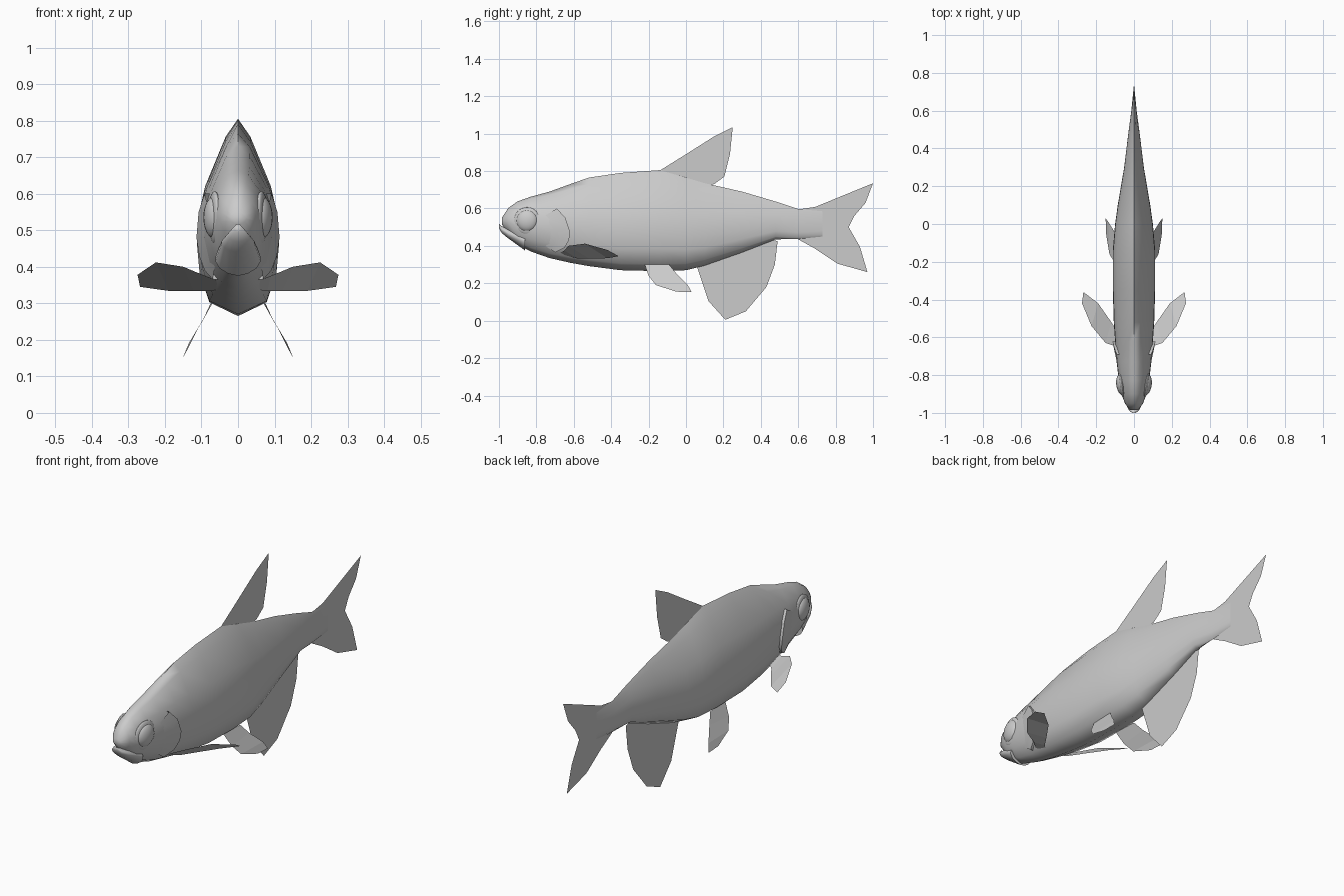
import bpy
import bmesh
from math import radians
from mathutils import Vector

cube = bpy.data.objects.get("Cube")
if cube:
    bpy.data.objects.remove(cube, do_unlink=True)

grey = bpy.data.materials.new("fish_grey")
grey.use_nodes = True
grey.diffuse_color = (0.6, 0.6, 0.6, 1)
grey.node_tree.nodes["Principled BSDF"].inputs["Base Color"].default_value = (0.6, 0.6, 0.6, 1)


def make(name, verts, faces, smooth=None):
    mesh = bpy.data.meshes.new(name)
    mesh.from_pydata(verts, [], faces)
    bm = bmesh.new()
    bm.from_mesh(mesh)
    bmesh.ops.recalc_face_normals(bm, faces=bm.faces)
    bm.to_mesh(mesh)
    bm.free()
    mesh.materials.append(grey)
    obj = bpy.data.objects.new(name, mesh)
    bpy.context.collection.objects.link(obj)
    if smooth:
        bpy.ops.object.select_all(action='DESELECT')
        obj.select_set(True)
        bpy.context.view_layer.objects.active = obj
        bpy.ops.object.shade_smooth_by_angle(angle=radians(smooth))
    return obj


# Half cross-sections: (height fraction, width fraction), top to bottom
TRUNK = [(1, 0), (.91, .3), (.66, .8), (.5, .98), (.36, 1), (.22, .94), (.07, .7), (0, 0)]
HEAD = [(1, 0), (.96, .35), (.8, .78), (.6, .98), (.42, 1), (.22, .82), (.07, .45), (0, 0)]

# Body stations: y, bottom, top, half width
BODY = [(-.985, .515, .55, .022), (-.95, .47, .603, .048), (-.9, .405, .638, .066),
        (-.83, .37, .663, .08), (-.73, .335, .69, .092), (-.62, .31, .73, .1),
        (-.52, .292, .765, .107), (-.35, .27, .79, .112), (-.14, .265, .805, .112),
        (0, .27, .765, .1), (.1, .295, .735, .086), (.3, .365, .69, .052),
        (.48, .435, .637, .03), (.6, .437, .597, .014), (.73, .45, .585, .001)]
JAW = [(-.86, .375, .47, .062), (-.95, .44, .492, .045), (-.985, .468, .505, .028),
       (-1, .495, .517, .01)]


def section(y):
    """Fish cross-section that changes from rounded head to ridged trunk."""
    t = min(1, max(0, (y + .8) / .35))
    return [(a[0] + (b[0] - a[0]) * t, a[1] + (b[1] - a[1]) * t) for a, b in zip(HEAD, TRUNK)]


def loft(name, stations, smooth):
    verts, faces = [], []
    for y, low, high, width in stations:
        half = section(y)
        ring = half + [(h, -w) for h, w in half[-2:0:-1]]
        verts += [(w * width, y, low + h * (high - low)) for h, w in ring]
    n = len(verts) // len(stations)
    for s in range(len(stations) - 1):
        for i in range(n):
            j = (i + 1) % n
            faces.append((s * n + i, s * n + j, s * n + n + j, s * n + n + i))
    faces += [tuple(range(n)), tuple(range(len(verts) - n, len(verts)))]
    return make(name, verts, faces, smooth)


def side_x(y, z):
    """Half width of the body surface at a given length and height."""
    for a, b in zip(BODY, BODY[1:]):
        if a[0] <= y <= b[0]:
            t = (y - a[0]) / (b[0] - a[0])
            _, low, high, width = [p + (q - p) * t for p, q in zip(a, b)]
            f = (z - low) / (high - low)
            prof = section(y)
            for (h0, w0), (h1, w1) in zip(prof, prof[1:]):
                if h1 <= f <= h0:
                    return width * (w0 + (w1 - w0) * (h0 - f) / (h0 - h1))
    return 0


loft("body", BODY, 75)
loft("lower_jaw", JAW, 75)

# Middle fins: flat outlines in the (y, z) plane
FINS = {
    "dorsal_fin": [(-.14, .803), (0, .89), (.15, .985), (.25, 1.035), (.235, .89),
                   (.205, .77), (.15, .73), (.1, .72)],
    "anal_fin": [(.06, .285), (.12, .105), (.21, .005), (.32, .05), (.43, .18),
                 (.475, .3), (.49, .425), (.45, .435), (.3, .37)],
    "tail_fin": [(.6, .595), (.69, .608), (1, .735), (.96, .63), (.9, .56), (.87, .5),
                 (.93, .395), (.97, .26), (.81, .305), (.69, .385), (.6, .435)],
}
for name, outline in FINS.items():
    make(name, [(0, y, z) for y, z in outline], [tuple(range(len(outline)))])

# Paired fins: a leading edge and a trailing edge, root to tip
PECTORAL = ([(.05, -.68, .36), (.09, -.65, .375), (.15, -.63, .4), (.225, -.54, .412), (.275, -.42, .378)],
            [(.05, -.61, .338), (.08, -.58, .333), (.12, -.52, .333), (.19, -.42, .334), (.268, -.36, .345)])
PELVIC = ([(.07, -.22, .3), (.105, -.2, .24), (.13, -.16, .19), (.148, -.05, .155)],
          [(.075, -.09, .3), (.098, -.05, .25), (.135, .01, .19), (.15, .03, .153)])

for side, sx in (("left", 1), ("right", -1)):
    for name, (lead, trail) in (("pectoral_fin", PECTORAL), ("pelvic_fin", PELVIC)):
        n = len(lead)
        verts = [(x * sx, y, z) for x, y, z in lead + trail]
        make(f"{side}_{name}", verts, [(i, i + 1, n + i + 1, n + i) for i in range(n - 1)])

    # Gill cover: raised flap that follows the body and ends in a curved rim
    rim = [(-.69, .6), (-.645, .55), (-.622, .48), (-.625, .43), (-.65, .39), (-.7, .365)]
    cols = [(0, -.004), (.5, .004), (1, .014), (1, -.012)]
    verts = []
    for y, z in rim:
        for t, lift in cols:
            py = -.77 + (y + .77) * t
            pz = .48 + (z - .48) * (.6 + .4 * t)
            verts.append((sx * (side_x(py, pz) + lift), py, pz))
    c = len(cols)
    make(f"{side}_gill_cover", verts,
         [(r * c + k, r * c + k + 1, (r + 1) * c + k + 1, (r + 1) * c + k)
          for r in range(len(rim) - 1) for k in range(c - 1)], 40)

    # Eye ball, with a low rim around it
    centre = Vector((sx * .064, -.85, .535))
    for part, size in (("eye", (.03, .058, .058)), ("eye_rim", (.016, .07, .072))):
        bpy.ops.mesh.primitive_uv_sphere_add(segments=20, ring_count=12, radius=1, location=centre,
                                             rotation=(0, 0, sx * radians(-8)))
        ball = bpy.context.object
        ball.name = f"{side}_{part}"
        ball.scale = size
        ball.data.materials.append(grey)
        bpy.ops.object.shade_smooth_by_angle(angle=radians(60))
